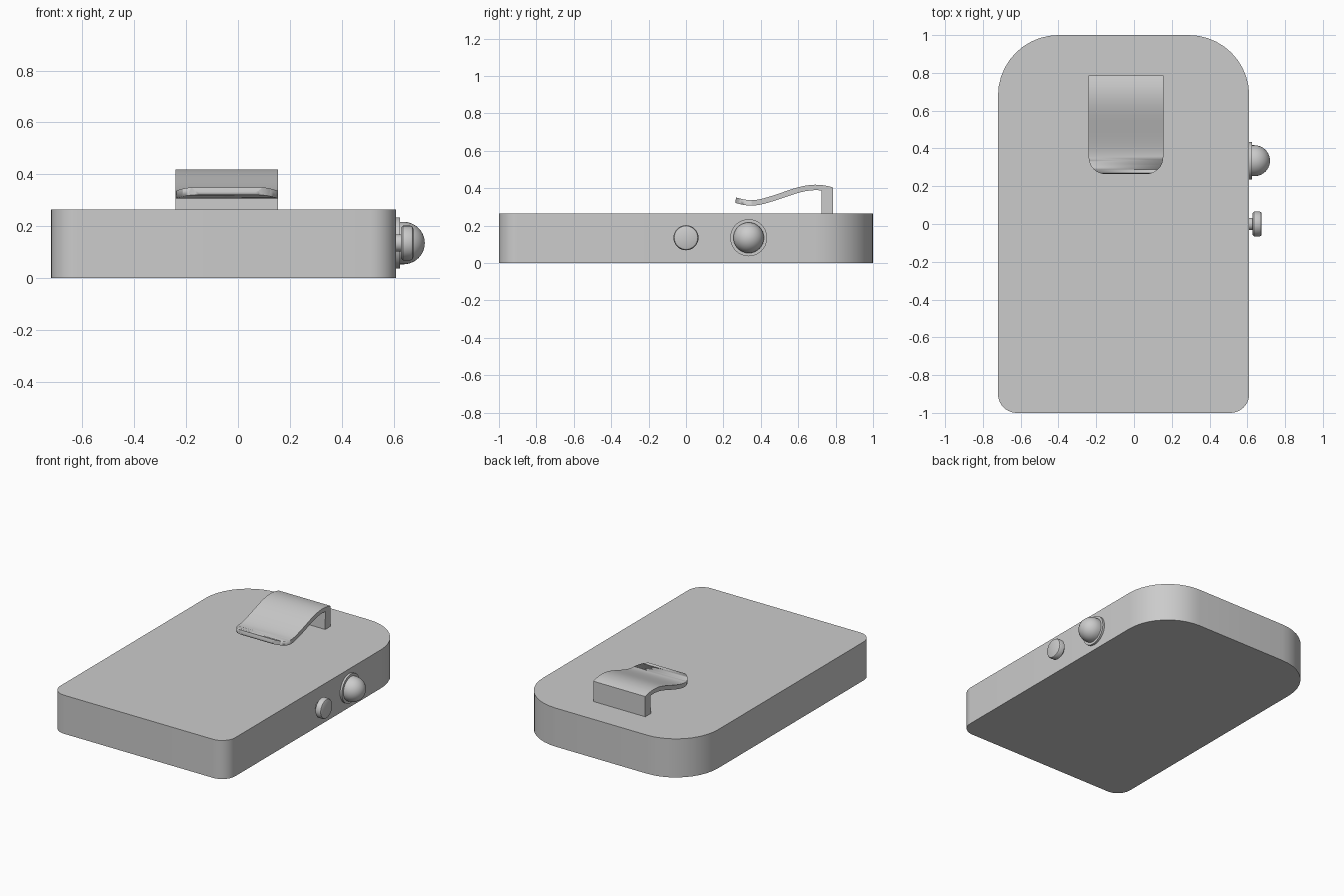
import bpy, bmesh, math
from mathutils import Vector

if "Cube" in bpy.data.objects:
    bpy.data.objects.remove(bpy.data.objects["Cube"])


def finish(name, bm, angle=30):
    bmesh.ops.recalc_face_normals(bm, faces=bm.faces)
    me = bpy.data.meshes.new(name)
    bm.to_mesh(me)
    bm.free()
    ob = bpy.data.objects.new(name, me)
    bpy.context.collection.objects.link(ob)
    bpy.ops.object.select_all(action='DESELECT')
    bpy.context.view_layer.objects.active = ob
    ob.select_set(True)
    bpy.ops.object.shade_smooth_by_angle(angle=math.radians(angle))
    return ob


def prism(name, points, offset):
    """Closed outline of 3D points, extruded by an offset vector."""
    bm = bmesh.new()
    face = bm.faces.new([bm.verts.new(p) for p in points])
    ext = bmesh.ops.extrude_face_region(bm, geom=[face], use_keep_orig=True)
    verts = [g for g in ext['geom'] if isinstance(g, bmesh.types.BMVert)]
    bmesh.ops.translate(bm, verts=verts, vec=offset)
    return finish(name, bm)


def rounded_rect(x0, x1, y0, y1, r_front, r_back, z, seg=10):
    corners = [(x1, y1, -1, -1, r_back, 0), (x0, y1, 1, -1, r_back, 90),
               (x0, y0, 1, 1, r_front, 180), (x1, y0, -1, 1, r_front, 270)]
    pts = []
    for x, y, sx, sy, r, start in corners:
        for i in range(seg + 1):
            a = math.radians(start + 90 * i / seg)
            pts.append((x + sx * r + r * math.cos(a), y + sy * r + r * math.sin(a), z))
    return pts


def lathe_x(name, profile, y, z, seg=32):
    """Turn (x, radius) points about an axis parallel to x."""
    bm = bmesh.new()
    vs = [bm.verts.new((x, y + r, z)) for x, r in profile]
    es = [bm.edges.new(p) for p in zip(vs, vs[1:])]
    bmesh.ops.spin(bm, geom=vs + es, cent=(0, y, z), axis=(1, 0, 0),
                   angle=2 * math.pi, steps=seg, use_merge=True)
    bmesh.ops.remove_doubles(bm, verts=bm.verts, dist=1e-5)
    return finish(name, bm)


# Main case: small front corners, large back corners
prism("case_body", rounded_rect(-0.72, 0.61, -1, 1, 0.10, 0.32, 0), (0, 0, 0.265))

# Belt clip: curved strip of even thickness, ending in a post
ctrl = [Vector(p) for p in [(0.265, 0.336), (0.31, 0.325), (0.36, 0.321), (0.42, 0.332),
                            (0.50, 0.357), (0.58, 0.384), (0.64, 0.399), (0.69, 0.404), (0.727, 0.402)]]
line = []
for i in range(len(ctrl) - 1):
    a, b = ctrl[i], ctrl[i + 1]
    p, n = ctrl[max(i - 1, 0)], ctrl[min(i + 2, len(ctrl) - 1)]
    line += [a, (a + b) * 0.5625 - (p + n) * 0.0625]
line.append(ctrl[-1])
upper, lower = [], []
for i, p in enumerate(line):
    t = (line[min(i + 1, len(line) - 1)] - line[max(i - 1, 0)]).normalized()
    side = Vector((-t.y, t.x)) * 0.0145
    upper.append(p + side)
    lower.append(p - side)
outline = upper + [Vector(q) for q in [(0.76, 0.411), (0.785, 0.404), (0.785, 0.26), (0.725, 0.26)]] + lower[::-1]
clip = prism("belt_clip", [(-0.24, p.x, p.y) for p in outline], (0.395, 0, 0))

# Round the corners of the free end of the clip
cutter = prism("clip_corner_cutter",
               rounded_rect(-0.2401, 0.1551, 0.264, 0.9, 0.09, 0.01, 0.2), (0, 0, 0.4))
cutter.hide_render = True
mod = clip.modifiers.new("round_tip", 'BOOLEAN')
mod.operation = 'INTERSECT'
mod.solver = 'EXACT'
mod.object = cutter
bpy.context.view_layer.objects.active = clip
bpy.ops.object.modifier_apply(modifier=mod.name)
bpy.data.objects.remove(cutter)

# Side push button: stem and softened cap
lathe_x("push_button", [(0.60, 0), (0.60, 0.033), (0.628, 0.033), (0.628, 0.058), (0.636, 0.067),
                        (0.664, 0.067), (0.672, 0.063), (0.676, 0.055), (0.676, 0)], 0, 0.135)

# Domed button with flange
lathe_x("dome_flange", [(0.60, 0), (0.60, 0.099), (0.624, 0.099), (0.624, 0)], 0.335, 0.135)
dome = [(0.62, 0), (0.62, 0.082)]
dome += [(0.637 + 0.083 * math.sin(a), 0.082 * math.cos(a))
         for a in [math.pi / 2 * i / 10 for i in range(10)]] + [(0.72, 0)]
lathe_x("dome_button", dome, 0.335, 0.135)
